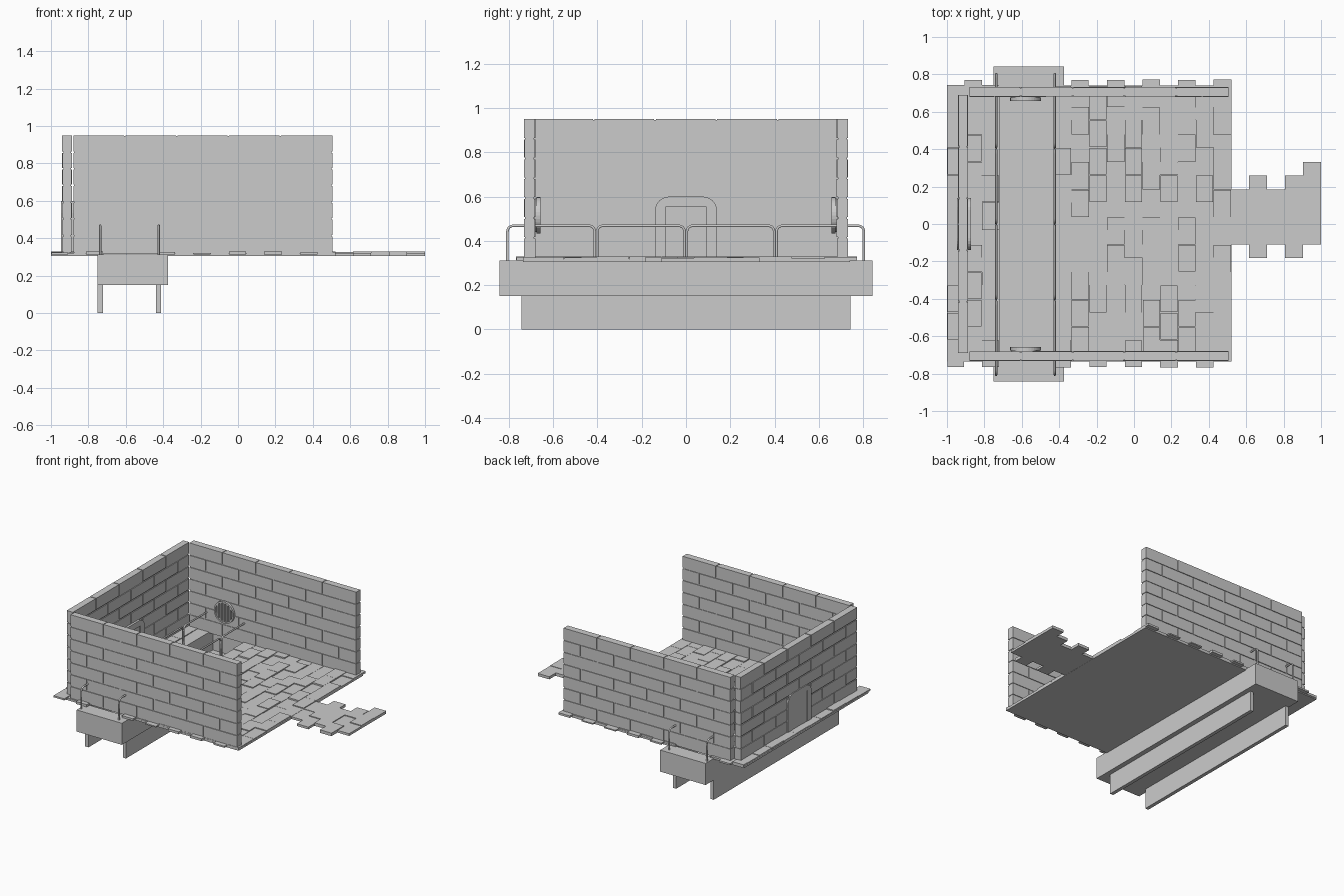
import bpy, bmesh, math, random
from mathutils import Matrix, Vector

if "Cube" in bpy.data.objects:
    bpy.data.objects.remove(bpy.data.objects["Cube"])
random.seed(4)


def add_box(bm, x0, x1, y0, y1, z0, z1):
    m = Matrix.Translation(((x0 + x1) / 2, (y0 + y1) / 2, (z0 + z1) / 2)) @ Matrix.Diagonal((x1 - x0, y1 - y0, z1 - z0, 1))
    bmesh.ops.create_cube(bm, size=1, matrix=m)


def finish(bm, name):
    bmesh.ops.recalc_face_normals(bm, faces=bm.faces)
    me = bpy.data.meshes.new(name)
    bm.to_mesh(me)
    bm.free()
    ob = bpy.data.objects.new(name, me)
    bpy.context.collection.objects.link(ob)
    return ob


def boxes(name, items):
    bm = bmesh.new()
    for b in items:
        add_box(bm, *b)
    return finish(bm, name)


# Brick walls: recessed mortar core plus seven staggered courses
def wall(name, lo, hi, near, far, first_joint, along_x):
    z0, z1, rows, length, gap = 0.325, 0.95, 7, 0.277, 0.004
    pitch = (z1 - z0) / rows
    items = [(lo + .004, hi - .004, near + .006, far - .006, z0 - .01, z1 - .004)]
    for r in range(rows):
        start = first_joint - (0 if r % 2 == 0 else length / 2)
        joints = [start + length * k for k in range(-1, 8)]
        cuts = [lo] + [j for j in joints if lo + .03 < j < hi - .03] + [hi]
        for i, (a, b) in enumerate(zip(cuts, cuts[1:])):
            a += gap if i else 0
            b -= gap if i < len(cuts) - 2 else 0
            d = random.uniform(0, .002)
            items.append((a, b, near + d, far - d, z0 + r * pitch + gap * (r > 0), z0 + (r + 1) * pitch - gap * (r < rows - 1)))
    if not along_x:
        items = [(c, d, a, b, e, f) for a, b, c, d, e, f in items]
    boxes(name, items)


wall("front_wall", -0.88, 0.505, -0.732, -0.68, -0.605, True)
wall("back_wall", -0.88, 0.505, 0.68, 0.732, -0.605, True)
wall("left_wall", -0.69, 0.69, -0.94, -0.888, -0.417, False)

# Floor slabs either side of the channel
boxes("floor_slab", [(-1, -0.72, -0.735, 0.74, 0.304, 0.318),
                     (-0.43, 0.52, -0.735, 0.74, 0.304, 0.318)])

# Paving: staggered columns of slightly uneven stones
W, L = 0.095, 0.147
tiles = []


def column(x0, x1, y0, y1, base, z0):
    y = base
    while y < y1 - .01:
        a, b = max(y, y0), min(y + L, y1)
        if b - a > .01:
            e = random.choice((0, .001, .002))
            tiles.append((x0 + e, x1 - e, a + e, b - e, z0, random.choice((.321, .324, .327, .33))))
        y += L


for i in range(10):
    x1 = 0.52 - i * W
    if i % 2 == 0:
        column(x1 - W, x1, -0.735, 0.772, -0.845, 0.312)
    else:
        column(x1 - W, x1, -0.767, 0.74, -0.767, 0.312)
for i, x0 in enumerate((-1, -0.907, -0.814)):
    if i % 2:
        column(x0, x0 + .094, -0.735, 0.772, -0.845, 0.312)
    else:
        column(x0, x0 + .094, -0.767, 0.745, -0.767, 0.312)
boxes("floor_stones", tiles)

# Ragged path leading out of the open side
tiles = []
for i, (y0, n) in enumerate(((-0.11, 2), (-0.182, 3), (-0.11, 2), (-0.182, 3), (-0.11, 3))):
    x0 = 0.52 + i * 0.096
    for k in range(n):
        tiles.append((x0, x0 + .096, y0 + k * L, y0 + (k + 1) * L, 0.305, random.choice((.322, .325, .328))))
boxes("path_stones", tiles)

# Water channel trough and its support planks
boxes("channel", [(-0.752, -0.375, -0.842, 0.842, 0.15, 0.17),
                  (-0.752, -0.72, -0.842, 0.842, 0.17, 0.312),
                  (-0.43, -0.375, -0.842, 0.842, 0.17, 0.312),
                  (-0.72, -0.43, -0.842, -0.73, 0.17, 0.312),
                  (-0.72, -0.43, 0.73, 0.842, 0.17, 0.312)])
for nm, x in (("left_support", -0.75), ("right_support", -0.438)):
    boxes(nm, [(x, x + .027, -0.742, 0.742, 0, 0.152)])


# Handrail hoops along both channel edges
def hoop(name, x, y0, y1):
    z0, z1, r = 0.305, 0.468, 0.025
    pts = [(y0, z0)]
    for cy, a0 in ((y0 + r, 180), (y1 - r, 90)):
        for k in range(5):
            a = math.radians(a0 - 22.5 * k)
            pts.append((cy + r * math.cos(a), z1 - r + r * math.sin(a)))
    pts.append((y1, z0))
    cu = bpy.data.curves.new(name, 'CURVE')
    cu.dimensions = '3D'
    cu.bevel_depth, cu.bevel_resolution, cu.use_fill_caps = 0.0065, 1, True
    sp = cu.splines.new('POLY')
    sp.points.add(len(pts) - 1)
    for p, (y, z) in zip(sp.points, pts):
        p.co = (x, y, z, 1)
    bpy.context.collection.objects.link(bpy.data.objects.new(name, cu))


for x in (-0.737, -0.424):
    for k in range(4):
        y = -0.806 + k * 0.405
        hoop("handrail", x, y, y + 0.394)


# Extrude a yz outline along x
def prism(name, pts, x0, x1):
    bm = bmesh.new()
    f = bm.faces.new([bm.verts.new((x0, y, z)) for y, z in pts])
    ret = bmesh.ops.extrude_face_region(bm, geom=[f])
    bmesh.ops.translate(bm, vec=(x1 - x0, 0, 0), verts=[v for v in ret['geom'] if isinstance(v, bmesh.types.BMVert)])
    return finish(bm, name)


# Doorway in the left wall: rounded frame with a door panel
r = 0.065
half = [(0.14 - r + r * math.cos(math.radians(a)), 0.6 - r + r * math.sin(math.radians(a))) for a in range(0, 91, 15)]
outline = [(0.14, 0.325)] + half + [(-y, z) for y, z in reversed(half)] + [(-0.14, 0.325)]
opening = [(-0.09, 0.325), (-0.09, 0.555), (0.09, 0.555), (0.09, 0.325)]
prism("door_frame", outline + opening, -0.946, -0.872)
boxes("door_panel", [(-0.943, -0.882, -0.09, 0.09, 0.325, 0.555)])


# Round barred drains on the inner faces of the long walls
def drain(name, s):
    cx, cz, n = -0.58, 0.515, 32
    bm = bmesh.new()
    prof = [(0.082, 0.675), (0.082, 0.658), (0.07, 0.658), (0.07, 0.675)]
    rings = [[bm.verts.new((cx + R * math.cos(2 * math.pi * i / n), s * y, cz + R * math.sin(2 * math.pi * i / n)))
              for R, y in prof] for i in range(n)]
    for i in range(n):
        a, b = rings[i], rings[(i + 1) % n]
        for j in range(4):
            k = (j + 1) % 4
            bm.faces.new((a[j], a[k], b[k], b[j]))
    for k in range(-2, 3):
        x = k * 0.025
        h = math.sqrt(0.072 ** 2 - x * x)
        ys = sorted((s * 0.661, s * 0.675))
        add_box(bm, cx + x - .006, cx + x + .006, ys[0], ys[1], cz - h, cz + h)
    # back plate
    bmesh.ops.create_cone(bm, cap_ends=True, segments=n, radius1=0.076, radius2=0.076, depth=0.012,
                          matrix=Matrix.Translation((cx, s * 0.677, cz)) @ Matrix.Rotation(math.pi / 2, 4, 'X'))
    finish(bm, name)


drain("front_drain", -1)
drain("back_drain", 1)
